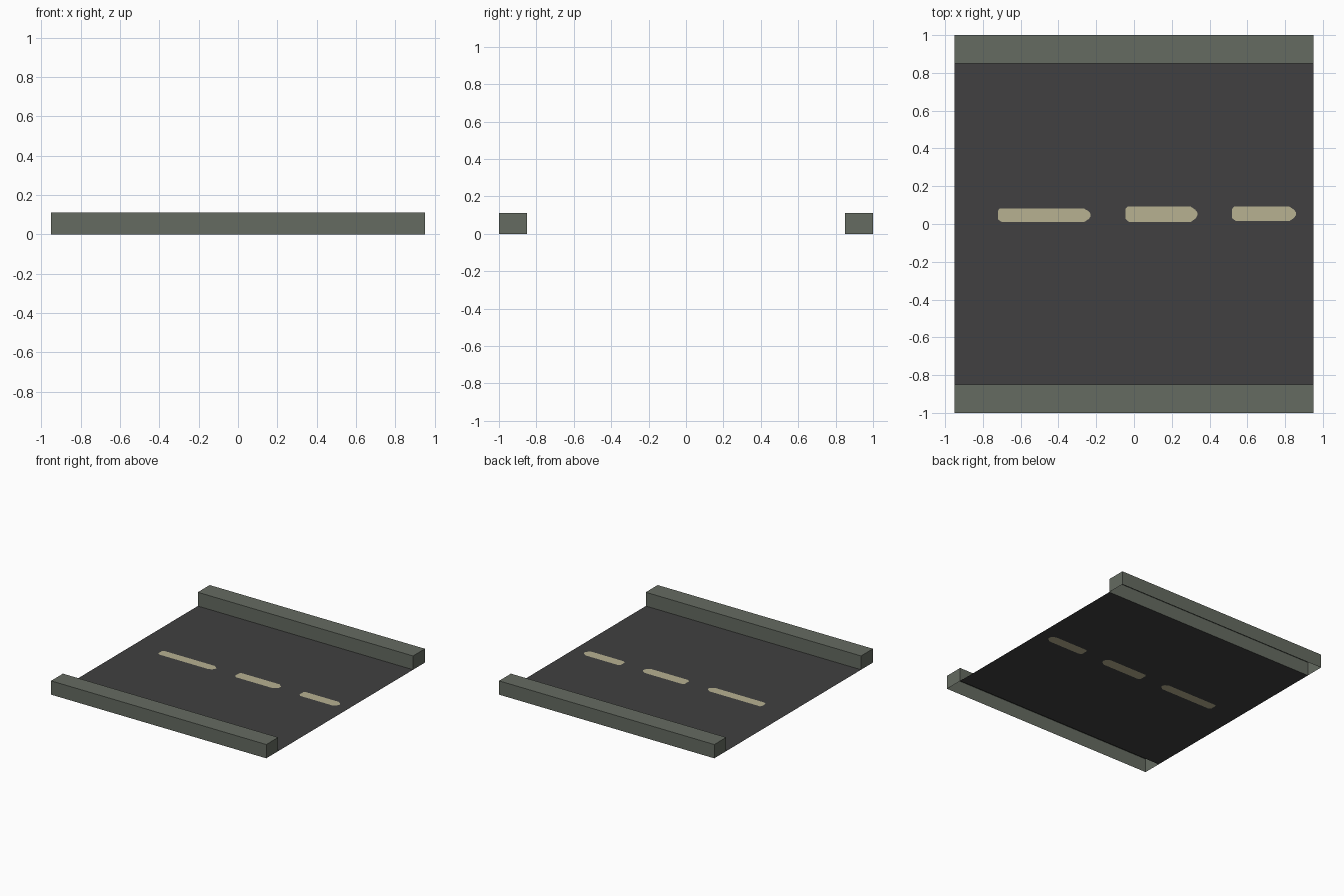
import bpy, bmesh

if "Cube" in bpy.data.objects:
    bpy.data.objects.remove(bpy.data.objects["Cube"])


def material(name, rgb):
    m = bpy.data.materials.new(name)
    m.diffuse_color = (*rgb, 1)
    m.use_nodes = True
    m.node_tree.nodes["Principled BSDF"].inputs["Base Color"].default_value = m.diffuse_color
    return m


asphalt = material("dark asphalt", (0.052, 0.051, 0.052))
concrete = material("grey green concrete", (0.130, 0.147, 0.120))
paint = material("faded yellow paint", (0.474, 0.440, 0.283))


def finish(name, bm, mat):
    me = bpy.data.meshes.new(name)
    bm.to_mesh(me)
    bm.free()
    me.materials.append(mat)
    ob = bpy.data.objects.new(name, me)
    bpy.context.collection.objects.link(ob)
    return ob


def dash_outline(x0, x1, y0, y1):
    # worn paint dash: small chamfers on the left, rounder on the right
    h = y1 - y0
    return [(x0, y0 + .2 * h), (x0 + .02, y0), (x1 - .035, y0), (x1 - .01, y0 + .22 * h),
            (x1, y0 + .42 * h), (x1, y0 + .62 * h), (x1 - .01, y0 + .8 * h),
            (x1 - .035, y1), (x0 + .01, y1), (x0, y1 - .15 * h)]


dashes = [dash_outline(-.72, -.23, .01, .082),
          dash_outline(-.045, .335, .01, .092),
          dash_outline(.52, .857, .015, .092)]
HX, HY, INNER, H = .95, 1.0, .85, .11

# Road sheet with cut-outs for the dashes
bm = bmesh.new()
border = [(-HX, -INNER), (HX, -INNER), (HX, INNER), (-HX, INNER)]
edges = []
for loop in [border] + dashes:
    vs = [bm.verts.new((x, y, 0)) for x, y in loop]
    edges += [bm.edges.new((vs[i - 1], vs[i])) for i in range(len(vs))]
bmesh.ops.triangle_fill(bm, use_beauty=True, use_dissolve=False, edges=edges, normal=(0, 0, 1))
bm.normal_update()
bmesh.ops.reverse_faces(bm, faces=[f for f in bm.faces if f.normal.z < 0])
finish("road", bm, asphalt)

# Painted dashes lying flush in the road
for i, loop in enumerate(dashes):
    bm = bmesh.new()
    bm.faces.new([bm.verts.new((x, y, 0)) for x, y in loop])
    finish(f"lane_dash_{i + 1}", bm, paint)

# Kerbs: boxes with open undersides
for name, side in (("front_kerb", -1), ("back_kerb", 1)):
    bm = bmesh.new()
    bmesh.ops.create_cube(bm, size=1)
    for v in bm.verts:
        v.co.x *= 2 * HX
        v.co.y = v.co.y * (HY - INNER) + side * (HY + INNER) / 2
        v.co.z = (v.co.z + .5) * H
    bm.normal_update()
    bmesh.ops.delete(bm, geom=[f for f in bm.faces if f.normal.z < -.5], context='FACES_ONLY')
    finish(name, bm, concrete)
